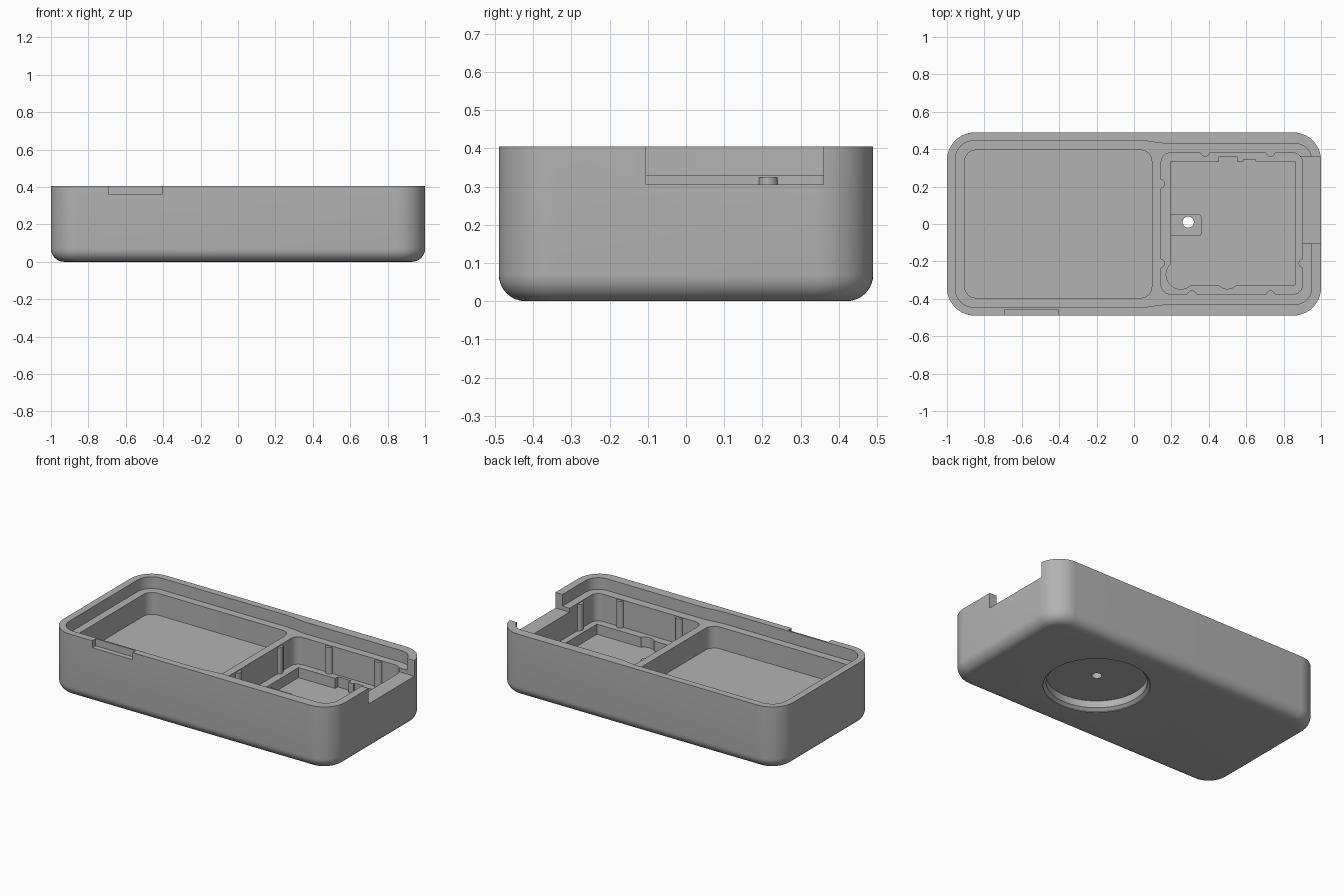
import bpy, bmesh
from math import sin, cos, pi, radians

old = bpy.data.objects.get("Cube")
if old:
    bpy.data.objects.remove(old, do_unlink=True)

grey = bpy.data.materials.new("plain grey")
grey.use_nodes = True
grey.diffuse_color = (0.45, 0.45, 0.45, 1)
grey.node_tree.nodes["Principled BSDF"].inputs["Base Color"].default_value = (0.45, 0.45, 0.45, 1)

TOP, LEDGE, SHELF = 0.405, 0.33, 0.155
ABOVE = 0.5


def rounded(x0, x1, y0, y1, r, n=10):
    """Counter-clockwise rounded rectangle outline."""
    if r == 0:
        return [(x0, y0), (x1, y0), (x1, y1), (x0, y1)]
    corners = [(x1 - r, y1 - r), (x0 + r, y1 - r), (x0 + r, y0 + r), (x1 - r, y0 + r)]
    return [(cx + r * cos(pi / 2 * (q + i / n)), cy + r * sin(pi / 2 * (q + i / n)))
            for q, (cx, cy) in enumerate(corners) for i in range(n + 1)]


def circle(x, y, r, n=32):
    return [(x + r * cos(2 * pi * i / n), y + r * sin(2 * pi * i / n)) for i in range(n)]


def loft(name, rings):
    """Closed solid through a stack of (outline, z) rings."""
    bm = bmesh.new()
    loops = [[bm.verts.new((x, y, z)) for x, y in ring] for ring, z in rings]
    bm.faces.new(loops[0][::-1])
    bm.faces.new(loops[-1])
    for a, b in zip(loops, loops[1:]):
        for i in range(len(a)):
            j = (i + 1) % len(a)
            bm.faces.new((a[i], a[j], b[j], b[i]))
    bmesh.ops.recalc_face_normals(bm, faces=bm.faces)
    me = bpy.data.meshes.new(name)
    bm.to_mesh(me)
    bm.free()
    me.materials.append(grey)
    ob = bpy.data.objects.new(name, me)
    bpy.context.collection.objects.link(ob)
    return ob


def prism(name, outline, z0, z1):
    return loft(name, [(outline, z0), (outline, z1)])


def combine(target, tool, operation="DIFFERENCE"):
    """Apply a boolean, then drop the tool."""
    mod = target.modifiers.new("cut", "BOOLEAN")
    mod.object, mod.operation, mod.solver = tool, operation, "EXACT"
    bpy.context.view_layer.update()
    done = target.evaluated_get(bpy.context.evaluated_depsgraph_get())
    mesh = bpy.data.meshes.new_from_object(done)
    target.modifiers.clear()
    target.data = mesh
    bpy.data.objects.remove(tool, do_unlink=True)


# Outer shell with a filleted underside
fillet = 0.07
rings = []
for i in range(9):
    a = pi / 2 * i / 8
    d = fillet * (1 - sin(a))
    rings.append((rounded(-1 + d, 1 - d, -0.49 + d, 0.49 - d, 0.15 - d, 14), fillet * (1 - cos(a))))
rings.append((rings[-1][0], TOP))
case = loft("case_body", rings)

# Lid recess: wide on one end, narrowing past the divider
wide = [p for p in rounded(-0.955, 0.5, -0.446, 0.446, 0.1) if p[0] < 0]
narrow = [p for p in rounded(0, 0.95, -0.43, 0.43, 0.09) if p[0] > 0.5]
half = len(narrow) // 2
recess = (narrow[:half] + [(0.17, 0.43), (0.13, 0.434), (0.08, 0.442), (0.03, 0.446)] + wide
          + [(0.03, -0.446), (0.08, -0.442), (0.13, -0.434), (0.17, -0.43)] + narrow[half:])
combine(case, prism("lid_recess", recess, LEDGE, ABOVE))

# Large compartment and electronics compartment
combine(case, prism("large_compartment", rounded(-0.905, 0.095, -0.395, 0.395, 0.06), 0.19, ABOVE))
combine(case, prism("small_compartment", rounded(0.145, 0.9, -0.375, 0.38, 0.05), SHELF, ABOVE))

# Deeper pocket with relief tabs and round reliefs
FLOOR = 0.09
for outline in (rounded(0.195, 0.86, -0.325, 0.335, 0),
                rounded(0.455, 0.55, 0.2, 0.362, 0),
                rounded(0.585, 0.65, 0.2, 0.346, 0),
                circle(0.25, -0.27, 0.078),
                circle(0.5, -0.285, 0.062)):
    combine(case, prism("pocket", outline, FLOOR, 0.25))

# Side openings: cable slot through the end wall, fingernail notch in front
combine(case, prism("end_slot", rounded(0.88, 1.1, -0.105, 0.36, 0), 0.305, ABOVE))
combine(case, prism("front_notch", rounded(-0.69, -0.405, -0.6, -0.457, 0), 0.36, ABOVE))

# Round recess underneath, slightly chamfered at the mouth
cx, cy = 0.29, 0.01
combine(case, loft("underside_recess", [(circle(cx, cy, 0.31, 64), -0.05), (circle(cx, cy, 0.31, 64), 0.004),
                                        (circle(cx, cy, 0.292, 64), 0.02), (circle(cx, cy, 0.292, 64), 0.065)]))

# Raised pad and the hole through it
combine(case, prism("hole_pad", rounded(0.19, 0.36, -0.065, 0.052, 0.015), 0.08, 0.135), "UNION")
combine(case, prism("screw_hole", circle(cx, cy, 0.03), -0.1, 0.3))

# Retaining ribs around the electronics compartment
for x, y in ((0.38, 0.385), (0.73, 0.385), (0.31, -0.38), (0.73, -0.38),
             (0.14, 0.215), (0.14, -0.21), (0.905, -0.21)):
    combine(case, prism("rib", circle(x, y, 0.025, 20), SHELF - 0.02, LEDGE - 0.006), "UNION")

# Smooth the curved walls while keeping creases crisp
bpy.ops.object.select_all(action="DESELECT")
case.select_set(True)
bpy.context.view_layer.objects.active = case
bpy.ops.object.shade_smooth_by_angle(angle=radians(30))
